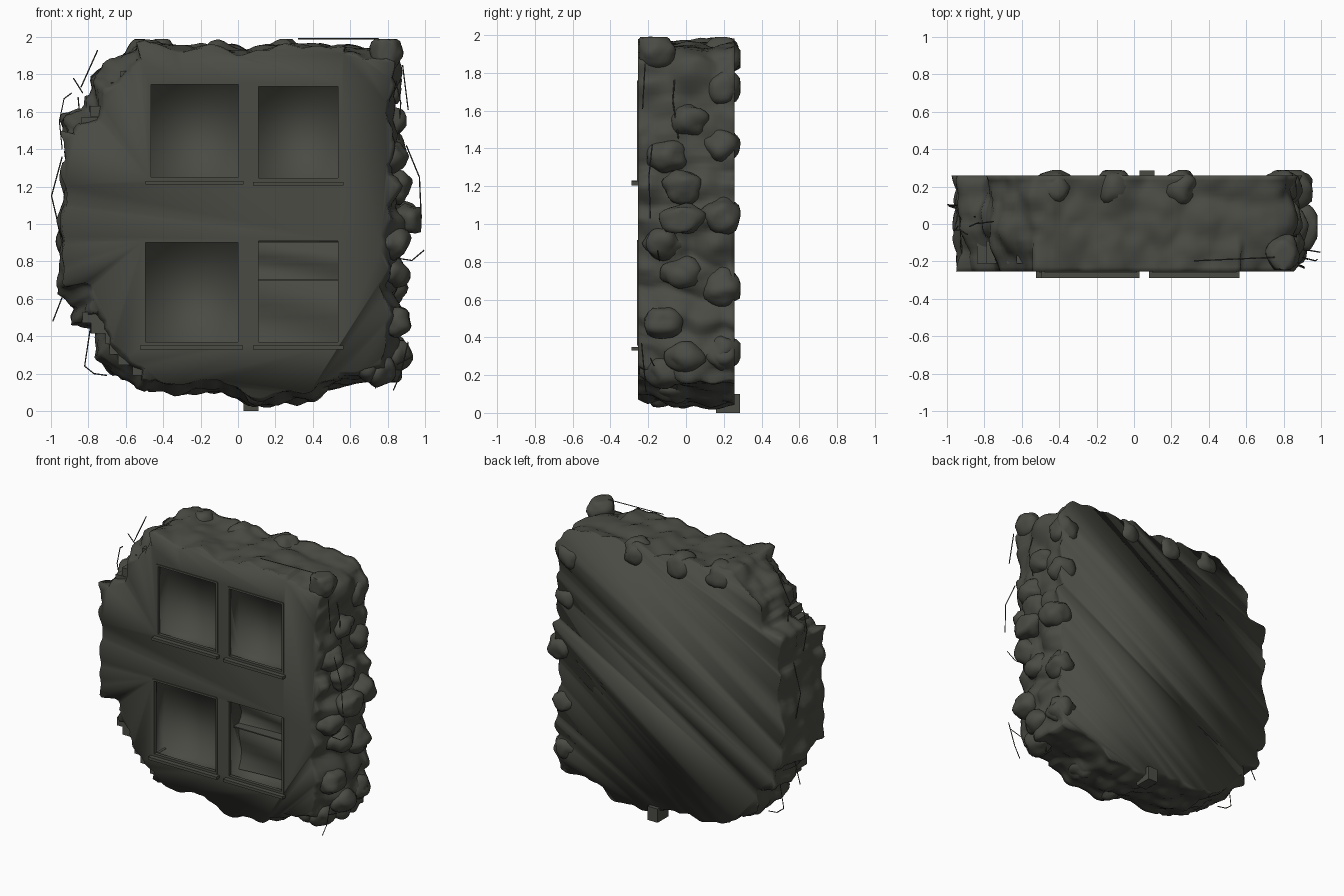
import bpy, bmesh, math, random
from mathutils import Vector, noise

if "Cube" in bpy.data.objects:
    bpy.data.objects.remove(bpy.data.objects["Cube"])

random.seed(4)
mat = bpy.data.materials.new("dark concrete")
mat.diffuse_color = (0.070, 0.070, 0.059, 1)
mat.use_nodes = True
mat.node_tree.nodes["Principled BSDF"].inputs["Base Color"].default_value = mat.diffuse_color
FRONT, BACK = -0.255, 0.258
CX, CZ = -0.02, 1.0

# broken silhouette of the wall, clockwise from the top left (x, z)
OUTLINE = [(-.57, 1.97), (-.45, 2), (-.33, 1.97), (-.05, 1.96), (.05, 1.95), (.25, 1.975),
           (.45, 1.96), (.6, 1.97), (.78, 1.95), (.88, 1.89), (.89, 1.8), (.84, 1.7),
           (.89, 1.58), (.86, 1.45), (.9, 1.37), (.86, 1.28), (.95, 1.22), (.92, 1.1),
           (.98, 1.03), (.91, .92), (.88, .83), (.92, .74), (.86, .62), (.93, .48),
           (.88, .4), (.92, .3), (.83, .16), (.66, .14), (.5, .1), (.42, .05), (.2, .025),
           (.08, .02), (-.1, .09), (-.3, .08), (-.5, .1), (-.65, .17), (-.76, .28),
           (-.78, .42), (-.88, .47), (-.9, .6), (-.97, .66), (-.97, 1), (-.95, 1.2),
           (-.96, 1.4), (-.93, 1.58), (-.82, 1.62), (-.79, 1.8), (-.68, 1.88)]
# window openings (x0, x1, z0, z1, depth)
WINDOWS = [(-.475, .012, 1.24, 1.755, .125), (.10, .545, 1.235, 1.745, .125),
           (-.505, .01, .36, .91, .125), (.10, .545, .36, .91, .19)]


def finish(name, bm, angle=50):
    bmesh.ops.recalc_face_normals(bm, faces=bm.faces)
    me = bpy.data.meshes.new(name)
    bm.to_mesh(me)
    bm.free()
    me.materials.append(mat)
    ob = bpy.data.objects.new(name, me)
    bpy.context.collection.objects.link(ob)
    bpy.ops.object.select_all(action='DESELECT')
    ob.select_set(True)
    bpy.context.view_layer.objects.active = ob
    bpy.ops.object.shade_smooth_by_angle(angle=math.radians(angle))
    return ob


def add_box(bm, x0, x1, y0, y1, z0, z1):
    for v in bmesh.ops.create_cube(bm, size=1)["verts"]:
        v.co = Vector((x0 + (v.co.x + .5) * (x1 - x0), y0 + (v.co.y + .5) * (y1 - y0),
                       z0 + (v.co.z + .5) * (z1 - z0)))


def resample(points, n):
    pts = [Vector(p) for p in points]
    pts.append(pts[0])
    lens = [(b - a).length for a, b in zip(pts, pts[1:])]
    step, out = sum(lens) / n, []
    for i in range(n):
        d, k = i * step, 0
        while d > lens[k]:
            d -= lens[k]
            k += 1
        out.append(pts[k].lerp(pts[k + 1], d / lens[k]))
    return out


def edge_inset(x, z):
    """How far the flat front lies inside the rubble silhouette."""
    if x > .6:
        return .065 if z > .5 else .085
    if x < -.55 and (z > 1.5 or z < .65):
        return .1
    return .05 if z < .3 else .012


# wall slab: knobbly rim between two flat faces
N, M = 300, 20
ring2d = resample(OUTLINE, N)
bm = bmesh.new()
rings = []
for j in range(M + 1):
    t = j / M
    row = []
    for p in ring2d:
        p = p.copy()
        right = p.x > .8
        if right:
            p.x = .87 + (p.x - .87) * .5
        d = p - Vector((CX, CZ))
        q = Vector((p.x, FRONT + (BACK - FRONT) * t, p.y))
        near = noise.voronoi(q * 5.5)[0][0]
        off = (.38 - near) * (.11 if right else .06) + noise.noise(q * 12) * .014 - .012
        off -= edge_inset(p.x, p.y) * max(0, 1 - t * 2.2)
        if p.x < -.5 and abs(p.y - 1) > .35:      # stepped masonry corners
            cell = Vector((math.floor(p.x * 9), math.floor(t * 5), math.floor(p.y * 13)))
            off += noise.noise(cell * .37) * .05
        d = d * (1 + off / d.length)
        row.append(bm.verts.new((max(-.975, min(CX + d.x, .98)), q.y, min(max(CZ + d.y, .015), 2))))
    rings.append(row)
for a, b in zip(rings, rings[1:]):
    for i in range(N):
        bm.faces.new((a[i], a[(i + 1) % N], b[(i + 1) % N], b[i]))
bm.faces.new(rings[0])
bm.faces.new(rings[-1])
wall = finish("broken_wall", bm)

# cut the window recesses
bm = bmesh.new()
for x0, x1, z0, z1, depth in WINDOWS:
    add_box(bm, x0, x1, FRONT - .1, FRONT + depth, z0, z1)
cutter = finish("window_cutter", bm)
cutter.hide_render = True
mod = wall.modifiers.new("windows", 'BOOLEAN')
mod.operation, mod.solver, mod.object = 'DIFFERENCE', 'EXACT', cutter
bpy.context.view_layer.objects.active = wall
bpy.ops.object.modifier_move_to_index(modifier="windows", index=0)
bpy.ops.object.modifier_apply(modifier="windows")
bpy.data.objects.remove(cutter)
for m in list(wall.modifiers):
    wall.modifiers.remove(m)

# soft shading inside the recesses and over the rim, crisp window openings
bm = bmesh.new()
bm.from_mesh(wall.data)
for f in bm.faces:
    f.smooth = True
for e in bm.edges:
    a, b = e.verts[0].co, e.verts[1].co
    opening = all(abs(c.y - FRONT) < .001 and abs(c.x) < .56 and .3 < c.z < 1.8 for c in (a, b))
    e.smooth = not opening
bm.to_mesh(wall.data)
bm.free()

# thin window frames and projecting sills
bm = bmesh.new()
for x0, x1, z0, z1, depth in WINDOWS:
    w, ya, yb = .01, FRONT - .005, FRONT + .02
    add_box(bm, x0 - .004, x0 + w, ya, yb, z0, z1)
    add_box(bm, x1 - w, x1 + .004, ya, yb, z0, z1)
    add_box(bm, x0, x1, ya, yb, z0 - .004, z0 + w)
    if depth < .15:
        add_box(bm, x0, x1, ya, yb, z1 - w, z1 + .004)
    add_box(bm, x0 - .02, x1 + .018, -.288, FRONT + .03, z0 - .03, z0 - .01)
finish("window_frames", bm, 30)

# collapsed floor inside the broken window: two sagging sheets and a slab edge
bm = bmesh.new()
for z0, z1 in ((.37, .70), (.705, .905)):
    grid = [[bm.verts.new((.10 + .445 * i / 10,
                           FRONT + .12 + .025 * math.sin(j * 1.1 + i * .16) + .03 * (j / 5),
                           z0 + (z1 - z0) * j / 5)) for i in range(11)] for j in range(6)]
    for j in range(5):
        for i in range(10):
            bm.faces.new((grid[j][i], grid[j][i + 1], grid[j + 1][i + 1], grid[j + 1][i]))
add_box(bm, .10, .545, FRONT + .06, FRONT + .19, .698, .706)
finish("broken_floor", bm)

# rubble lumps around the rim
bm = bmesh.new()


def lump(x, y, z, r, ry):
    seed = Vector((x, y, z)) * 9
    for v in bmesh.ops.create_icosphere(bm, subdivisions=3, radius=1)["verts"]:
        k = 1 + .3 * noise.noise(v.co * 1.3 + seed)
        c = Vector((x + v.co.x * r * k, y + v.co.y * ry * k, z + v.co.z * r * k))
        v.co = (max(-.97, min(.98, c.x)), max(FRONT + .01, min(.288, c.y)), max(.0, min(1.99, c.z)))


for x, z in ((-.42, 1.89), (-.1, 1.88), (.25, 1.89), (.78, 1.72), (.79, 1.42), (.86, 1.04),
             (.81, .66), (.80, .32)):
    lump(x, .19, z, .1, .1)
for x, y, z in ((.80, -.16, 1.92), (.85, -.02, 1.2), (.91, -.02, 1.03), (.83, -.12, .9),
                (.83, -.02, .74), (.84, -.12, .48), (.84, 0, .3), (.76, -.1, .22), (.81, .02, 1.55),
                (.68, -.14, .25), (.82, -.1, 1.36), (.1, -.12, .12), (.4, -.05, .15)):
    lump(x, y, z, .085, .11)
finish("rubble_lumps", bm, 60)

# loose bricks on the stepped corners and a chunk below
bm = bmesh.new()
for i in range(6):
    f = i / 5
    for y in (-.15, -.01, .14):
        s = random.uniform(-.01, .03)
        x, z = -.84 + .27 * f + s, 1.55 + .31 * f
        add_box(bm, x, x + .2, y - .06, y + .06, z - .04, z + .02)
        x, z = -.83 + .24 * f + s, .49 - .28 * f
        add_box(bm, x, x + .2, y - .06, y + .06, z - .02, z + .04)
add_box(bm, .03, .11, .16, .285, .0, .1)
finish("loose_bricks", bm, 30)

# bent reinforcement rods
RODS = [[(-.75, 1.93), (-.84, 1.73)], [(-.88, 1.78), (-.83, 1.7)], [(-.84, 1.5), (-.855, 1.68)],
        [(-.94, 1.4), (-.955, 1.55), (-.93, 1.67), (-.89, 1.7)],
        [(-.94, 1.36), (-.997, 1.15), (-.95, .95)], [(-.92, .66), (-.99, .48)],
        [(-.79, .44), (-.82, .24), (-.77, .2), (-.7, .19)],
        [(.32, 1.99), (.75, 1.99), (.8, 1.93)], [(.88, 1.85), (.91, 1.61)],
        [(.84, 1.78), (.87, 1.65), (.86, 1.45)], [(.9, 1.42), (.97, 1.25), (.98, 1.03)],
        [(.83, .82), (.93, .805), (.995, .86)], [(.76, .35), (.735, .12)],
        [(.91, .37), (.87, .2), (.83, .11)], [(.85, .25), (.93, .29)]]
cu = bpy.data.curves.new("steel_rods", 'CURVE')
cu.dimensions, cu.bevel_depth, cu.bevel_resolution, cu.use_fill_caps = '3D', .0035, 0, True
for rod in RODS:
    sp = cu.splines.new('POLY')
    sp.points.add(len(rod) - 1)
    y = random.uniform(-.24, .1)
    for pt, (x, z) in zip(sp.points, rod):
        y += random.uniform(-.03, .03)
        pt.co = (x, max(y, -.265), z, 1)
cu.materials.append(mat)
bpy.context.collection.objects.link(bpy.data.objects.new("steel_rods", cu))
